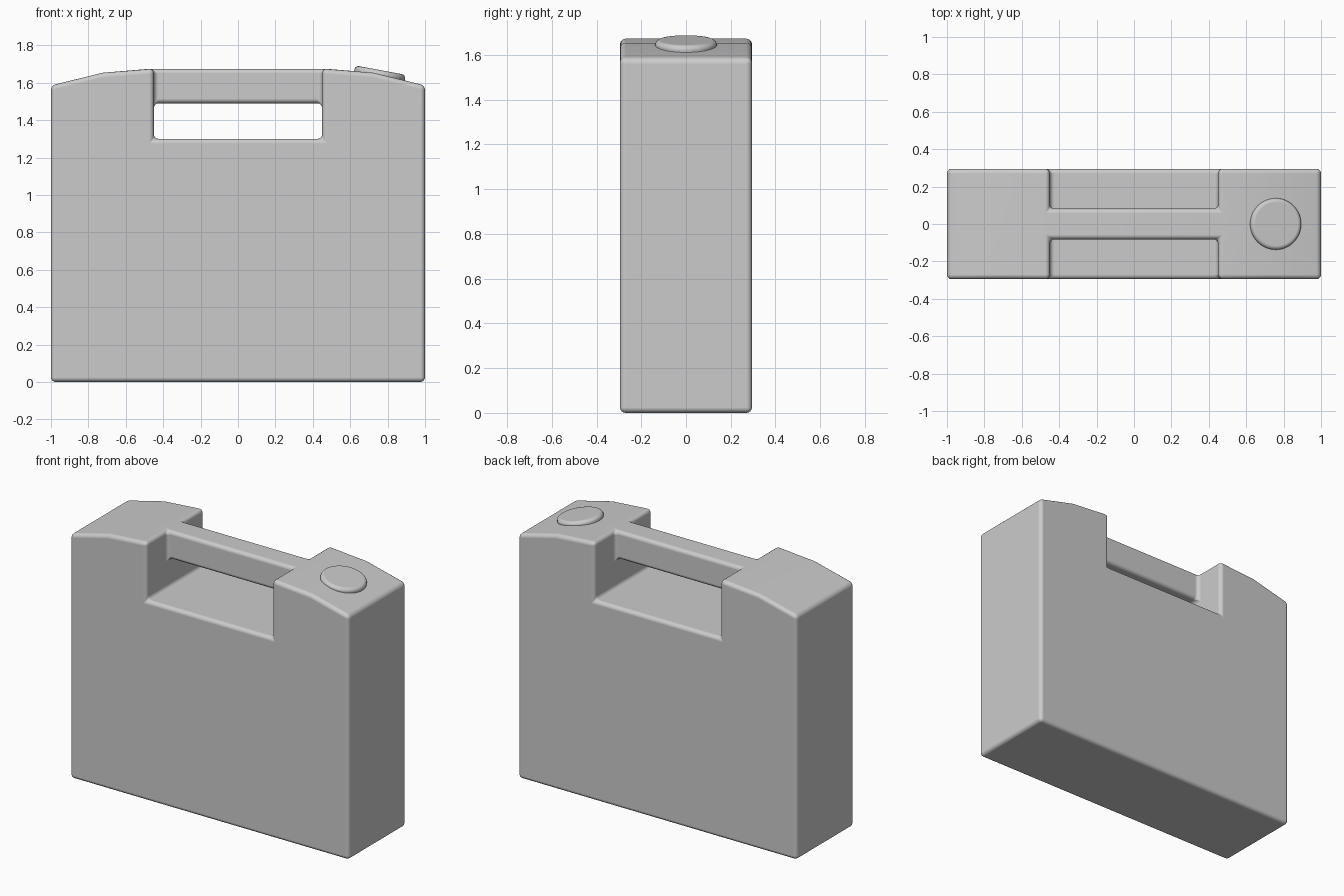
import bpy, bmesh, math
from itertools import product

if "Cube" in bpy.data.objects:
    bpy.data.objects.remove(bpy.data.objects["Cube"])

# Body with cut-out grip: blocks on a coarse grid, only outer faces kept
XS = [-1.0, -0.725, -0.45, 0.45, 0.725, 1.0]
TOP = [1.585, 1.653, 1.675, 1.675, 1.653, 1.585]
YS = [-0.295, -0.082, 0.082, 0.295]
ZS = [0.0, 1.30, 1.49]


def solid(i, j, k):
    if not (0 <= i < 5 and 0 <= j < 3 and 0 <= k < 3):
        return False
    if i == 2:                       # grip column: base plus handle bar
        return k == 0 or (k == 2 and j == 1)
    return True


bm = bmesh.new()
grid = {}


def vert(i, j, k):
    if (i, j, k) not in grid:
        grid[i, j, k] = bm.verts.new((XS[i], YS[j], TOP[i] if k == 3 else ZS[k]))
    return grid[i, j, k]


for cell in product(range(5), range(3), range(3)):
    if not solid(*cell):
        continue
    for axis, side in product(range(3), (0, 1)):
        near = list(cell)
        near[axis] += 1 if side else -1
        if solid(*near):
            continue
        a, b = (axis + 1) % 3, (axis + 2) % 3
        corners = []
        for u, v in ((0, 0), (1, 0), (1, 1), (0, 1)):
            c = list(cell)
            c[axis] += side
            c[a] += u
            c[b] += v
            corners.append(vert(*c))
        bm.faces.new(corners if side else corners[::-1])

# Merge flat regions so only the real edges remain
bmesh.ops.dissolve_limit(bm, angle_limit=math.radians(1),
                         verts=bm.verts[:], edges=bm.edges[:])
bmesh.ops.recalc_face_normals(bm, faces=bm.faces[:])
mesh = bpy.data.meshes.new("canister_body")
bm.to_mesh(mesh)
bm.free()
body = bpy.data.objects.new("canister_body", mesh)
bpy.context.collection.objects.link(body)

# Filler cap, tilted with the sloping shoulder
tilt = math.radians(10.5)
depth = 0.06
bpy.ops.mesh.primitive_cylinder_add(
    vertices=48, radius=0.138, depth=depth, rotation=(0, tilt, 0),
    location=(0.762 - math.sin(tilt) * depth / 2, 0,
              1.667 - math.cos(tilt) * depth / 2))
cap = bpy.context.object
cap.name = "filler_cap"


# Rounded edges and smooth shading
def soften(obj, width):
    bpy.ops.object.select_all(action='DESELECT')
    obj.select_set(True)
    bpy.context.view_layer.objects.active = obj
    bpy.ops.object.shade_smooth()
    mod = obj.modifiers.new("rounded_edges", 'BEVEL')
    mod.width = width
    mod.segments = 4
    mod.limit_method = 'ANGLE'
    mod.angle_limit = math.radians(40)
    mod.harden_normals = True


soften(body, 0.025)
soften(cap, 0.022)
